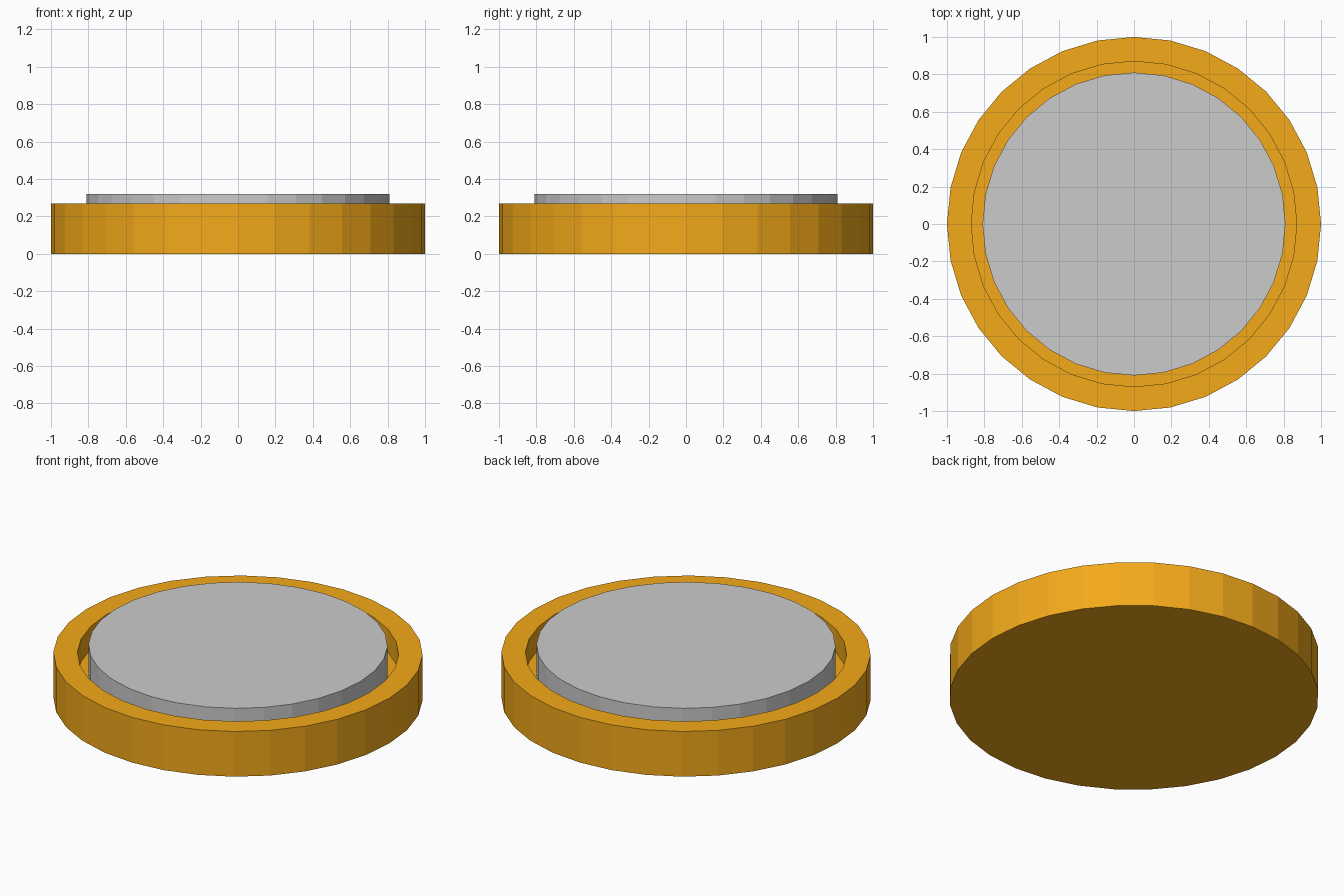
import bpy, bmesh, math

if "Cube" in bpy.data.objects:
    bpy.data.objects.remove(bpy.data.objects["Cube"])

SIDES = 32


def lathe(name, profile, color=None):
    """Revolve an open (radius, z) profile around z and cap both ends."""
    bm = bmesh.new()
    rings = []
    for r, z in profile:
        rings.append([bm.verts.new((r * math.cos(2 * math.pi * i / SIDES),
                                    r * math.sin(2 * math.pi * i / SIDES), z))
                      for i in range(SIDES)])
    for a, b in zip(rings, rings[1:]):
        for i in range(SIDES):
            j = (i + 1) % SIDES
            bm.faces.new((a[i], a[j], b[j], b[i]))
    bm.faces.new(rings[0][::-1])
    bm.faces.new(rings[-1])
    mesh = bpy.data.meshes.new(name)
    bm.to_mesh(mesh)
    bm.free()
    obj = bpy.data.objects.new(name, mesh)
    bpy.context.collection.objects.link(obj)
    if color:
        mat = bpy.data.materials.new(name + "_color")
        mat.diffuse_color = color
        mat.use_nodes = True
        mat.node_tree.nodes["Principled BSDF"].inputs["Base Color"].default_value = mat.diffuse_color
        mesh.materials.append(mat)
    return obj


FLOOR = 0.135

# Amber tray: outer wall, flat rim, recess wall and recess floor
lathe("base_tray", [(1.0, 0.0), (1.0, 0.27), (0.87, 0.27), (0.87, FLOOR)],
      (0.9, 0.4, 0.01, 1.0))

# Grey disc resting in the recess
lathe("button_disc", [(0.81, FLOOR), (0.81, 0.32)])
